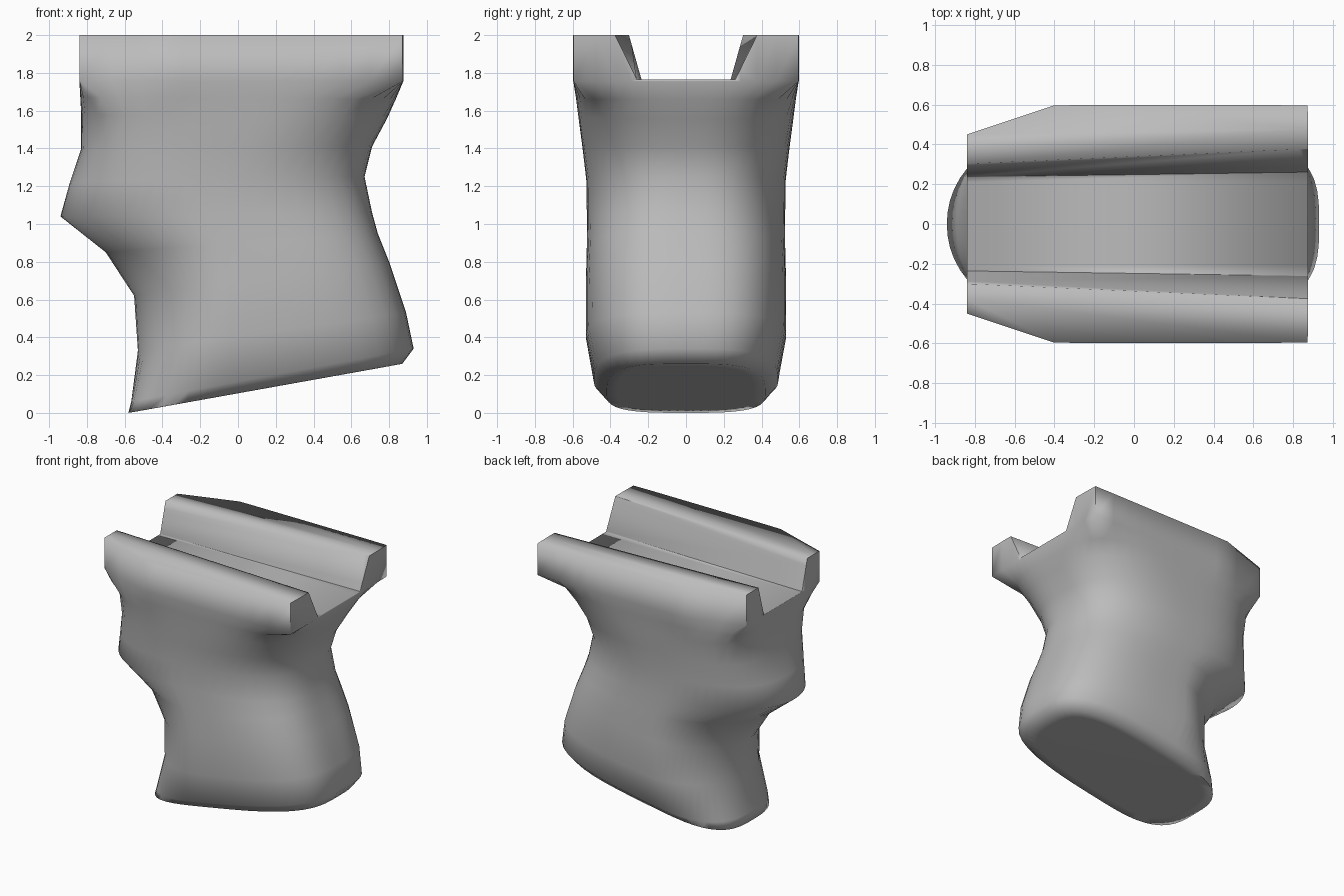
import bpy, bmesh, math

default = bpy.data.objects.get("Cube")
if default:
    bpy.data.objects.remove(default, do_unlink=True)

grey = bpy.data.materials.new("neutral_grey")
grey.use_nodes = True
grey.diffuse_color = (0.5, 0.5, 0.5, 1)
grey.node_tree.nodes["Principled BSDF"].inputs["Base Color"].default_value = (0.5, 0.5, 0.5, 1)

SEGMENTS = 56
BOX = 200  # exponent that makes a section square

# Sections from the foot up: left x, left z, right x, right z, half width,
# x of the widest point, left and right corner exponents
SECTIONS = [
    (-0.50, 0.014, 0.80, 0.247, 0.36, 0.0, 3.2, 3.4),
    (-0.58, 0.00, 0.87, 0.26, 0.42, 0.0, 3.2, 3.4),
    (-0.565, 0.06, 0.93, 0.34, 0.487, 0.0, 2.6, 3.2),
    (-0.53, 0.33, 0.89, 0.53, 0.53, -0.05, 1.8, 3.2),
    (-0.55, 0.62, 0.80, 0.80, 0.53, -0.05, 1.7, 3.1),
    (-0.70, 0.85, 0.74, 0.95, 0.525, -0.1, 1.7, 3.0),
    (-0.94, 1.04, 0.71, 1.06, 0.525, -0.2, 2.1, 2.8),
    (-0.89, 1.22, 0.67, 1.25, 0.528, -0.2, 2.4, 2.7),
    (-0.83, 1.40, 0.71, 1.41, 0.548, -0.1, 3.0, 2.8),
    (-0.83, 1.58, 0.79, 1.56, 0.57, 0.0, 3.4, 3.1),
    (-0.835, 1.67, 0.835, 1.66, 0.582, 0.0, 5.0, 4.0),
    (-0.84, 1.76, 0.875, 1.755, 0.597, 0.0, BOX, BOX),
    (-0.84, 2.00, 0.875, 2.00, 0.597, 0.0, BOX, BOX),
]


def section_ring(bm, xl, zl, xr, zr, half, xm, n_left, n_right):
    ring = []
    for i in range(SEGMENTS):
        a = 2 * math.pi * i / SEGMENTS
        c, s = math.cos(a), math.sin(a)
        n = n_right if c > 0 else n_left
        r = (abs(c) ** n + abs(s) ** n) ** (-1 / n)
        x = xm + c * r * (xr - xm if c > 0 else xm - xl)
        # Slanted corners at the left end
        limit = min(half, 0.45 + (x + 0.84) / 3)
        y = max(-limit, min(limit, s * r * half))
        z = zl + (zr - zl) * (x - xl) / (xr - xl)
        ring.append(bm.verts.new((x, y, z)))
    return ring


def loft(name, bm, rings):
    """Join rings of vertices into a closed solid."""
    for low, high in zip(rings, rings[1:]):
        for i in range(len(low)):
            j = (i + 1) % len(low)
            bm.faces.new((low[i], low[j], high[j], high[i]))
    bm.faces.new(rings[0])
    bm.faces.new(rings[-1])
    bmesh.ops.recalc_face_normals(bm, faces=bm.faces)
    mesh = bpy.data.meshes.new(name)
    bm.to_mesh(mesh)
    bm.free()
    mesh.materials.append(grey)
    obj = bpy.data.objects.new(name, mesh)
    bpy.context.collection.objects.link(obj)
    return obj


# Grip body, lofted through the sections
bm = bmesh.new()
grip = loft("grip_with_rails", bm, [section_ring(bm, *s) for s in SECTIONS])

# Tapered channel between the two rails
bm = bmesh.new()
rings = []
for x in (-0.86, 0.9):
    floor = 0.248 + 0.0146 * x
    rim = 0.342 + 0.0437 * x
    profile = ((-floor, 1.765), (floor, 1.765), (rim, 2.01), (-rim, 2.01))
    rings.append([bm.verts.new((x, y, z)) for y, z in profile])
cutter = loft("channel_cutter", bm, rings)
cutter.hide_render = True

cut = grip.modifiers.new("channel", 'BOOLEAN')
cut.operation = 'DIFFERENCE'
cut.solver = 'EXACT'
cut.object = cutter
bpy.context.view_layer.objects.active = grip
grip.select_set(True)
bpy.ops.object.modifier_apply(modifier=cut.name)
bpy.data.objects.remove(cutter, do_unlink=True)

# Soft shading, with crisp rail ends and channel corners
bm = bmesh.new()
bm.from_mesh(grip.data)
for face in bm.faces:
    face.smooth = True
for edge in bm.edges:
    if len(edge.link_faces) == 2 and edge.calc_face_angle(0) > 0.9:
        at_end = any(abs(f.normal.x) > 0.7 for f in edge.link_faces)
        below_rails = all(v.co.z < 1.8 for v in edge.verts)
        edge.smooth = at_end == below_rails
bm.to_mesh(grip.data)
bm.free()
